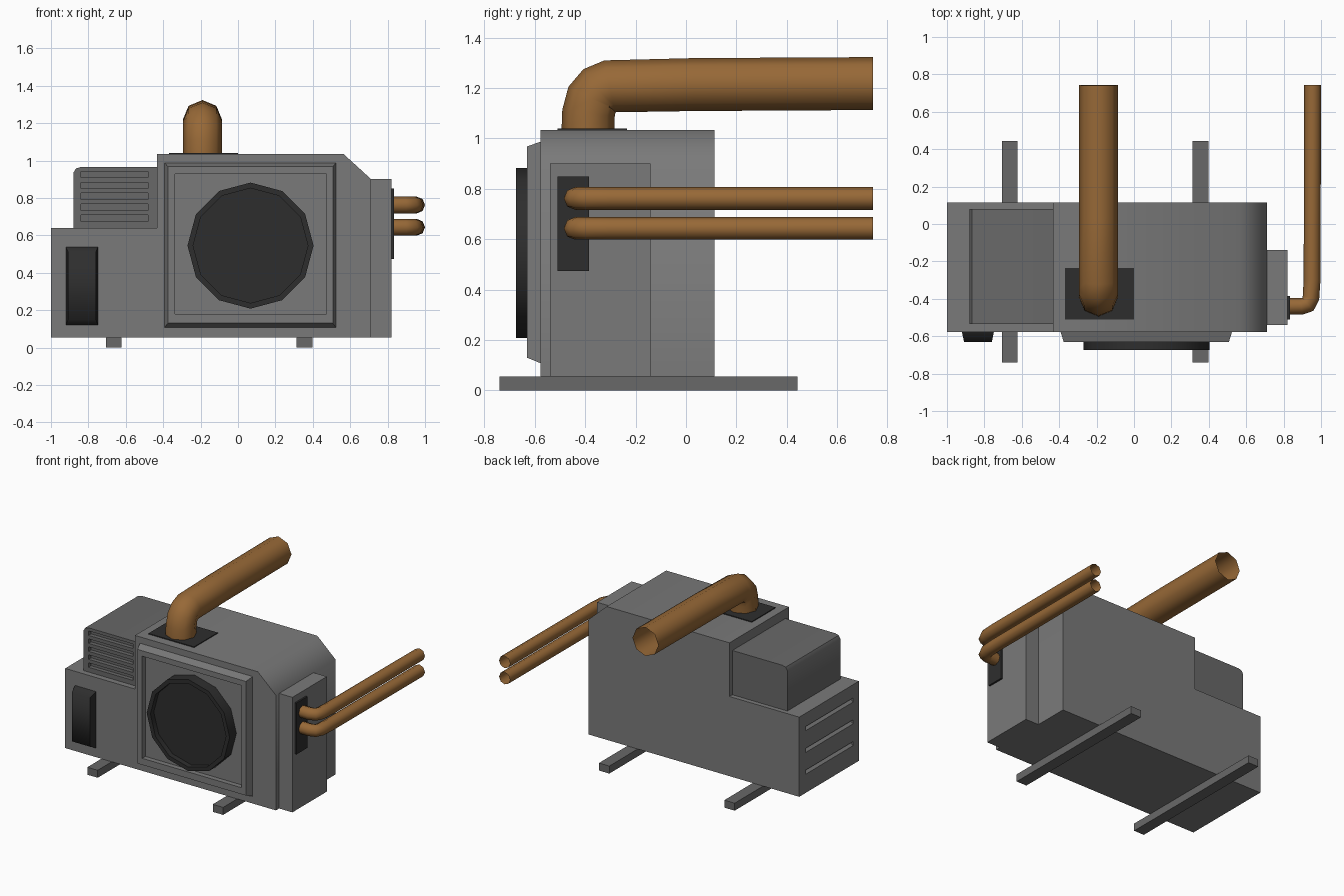
import bpy, bmesh, math
from mathutils import Vector

if "Cube" in bpy.data.objects:
    bpy.data.objects.remove(bpy.data.objects["Cube"])


def material(name, rgb):
    m = bpy.data.materials.new(name)
    m.diffuse_color = (*rgb, 1)
    m.use_nodes = True
    m.node_tree.nodes["Principled BSDF"].inputs["Base Color"].default_value = m.diffuse_color
    return m


COPPER = material("copper", (0.31, 0.14, 0.038))
DARK = material("dark_plastic", (0.027, 0.027, 0.027))
GREY = material("grey_metal", (0.195, 0.195, 0.195))
MID = material("mid_grey_metal", (0.14, 0.14, 0.14))


def loft(name, rings, mat=GREY, caps=(True, True), smooth=None):
    """Skin a list of equal-length point rings."""
    bm = bmesh.new()
    vs = [[bm.verts.new(p) for p in r] for r in rings]
    n = len(rings[0])
    for a, b in zip(vs, vs[1:]):
        for i in range(n):
            j = (i + 1) % n
            bm.faces.new((a[i], a[j], b[j], b[i]))
    if caps[0]:
        bm.faces.new(vs[0][::-1])
    if caps[1]:
        bm.faces.new(vs[-1])
    bmesh.ops.recalc_face_normals(bm, faces=bm.faces)
    me = bpy.data.meshes.new(name)
    bm.to_mesh(me)
    bm.free()
    ob = bpy.data.objects.new(name, me)
    bpy.context.collection.objects.link(ob)
    me.materials.append(mat)
    if smooth:
        soften(ob, smooth)
    return ob


def activate(ob):
    bpy.ops.object.select_all(action='DESELECT')
    ob.select_set(True)
    bpy.context.view_layer.objects.active = ob


def soften(ob, deg):
    activate(ob)
    bpy.ops.object.shade_smooth_by_angle(angle=math.radians(deg))


def rect(x0, x1, z0, z1, y):
    return [(x0, y, z0), (x1, y, z0), (x1, y, z1), (x0, y, z1)]


def box(name, x, y, z, mat=GREY):
    return loft(name, [rect(*x, *z, y[0]), rect(*x, *z, y[1])], mat)


def extrude_y(name, profile, y0, y1, mat=GREY):
    return loft(name, [[(x, y, z) for x, z in profile] for y in (y0, y1)], mat)


def cut(ob, cutters):
    for c in cutters:
        c.hide_render = True
        m = ob.modifiers.new("slot", 'BOOLEAN')
        m.operation, m.solver, m.object = 'DIFFERENCE', 'EXACT', c
        activate(ob)
        bpy.ops.object.modifier_apply(modifier=m.name)
        bpy.data.objects.remove(c, do_unlink=True)


def tube(name, path, side, radius, sides=8):
    """Open pipe along a planar path; side is the normal of that plane."""
    pts, u = [Vector(p) for p in path], Vector(side)
    rings = []
    for i, p in enumerate(pts):
        a = (p - pts[i - 1]).normalized() if i else None
        b = (pts[i + 1] - p).normalized() if i < len(pts) - 1 else None
        t = ((a or b) + (b or a)).normalized()
        v = t.cross(u)
        angs = [2 * math.pi * k / sides for k in range(sides)]
        rings.append([p + radius * (u * math.cos(q) + v * math.sin(q)) for q in angs])
    return loft(name, rings, COPPER, (False, False), 50)


# Main housing with louvres on its left end
body = extrude_y("housing", [(-1, .055), (.712, .055), (.712, .90), (.565, 1.034),
                             (-.433, 1.034), (-.433, .64), (-1, .64)], -.577, .114)
cutters = []
for z in (.53, .37, .21):
    prof = [(-1.02, z - .018), (-1, z - .018), (-.964, z + .012), (-1.02, z + .012)]
    cutters.append(extrude_y("side_slot_cutter", prof, -.51, .04))
cut(body, cutters)
soften(body, 49)

# Upper left box with five front louvres
vent = extrude_y("vent_box", [(-.88, .63), (-.43, .63), (-.43, .965), (-.84, .965),
                              (-.866, .958), (-.88, .935)], -.535, .08, MID)
cut(vent, [box("front_slot_cutter", (-.84, -.48), (-.56, -.505),
               (.675 + .0585 * i, .708 + .0585 * i), MID) for i in range(5)])
soften(vent, 40)

# Side connection box and feet
box("side_box", (.70, .82), (-.54, -.14), (.055, .90))
for side, x in (("left", -.664), ("right", .355)):
    box(side + "_foot", (x - .042, x + .042), (-.74, .443), (0, .055), MID)

# Raised front frame with a recessed panel
loft("fan_frame", [rect(-.395, .526, .105, .99, -.57), rect(-.375, .507, .13, .968, -.632),
                   rect(-.336, .472, .178, .928, -.632), rect(-.336, .472, .178, .928, -.595)])


# Twelve-sided fan cover with a sunken face
def ring(r, y):
    return [(.067 + r * math.cos(math.pi * k / 6), y, .545 + r * math.sin(math.pi * k / 6))
            for k in range(12)]


loft("fan_cover", [ring(.337, -.59), ring(.337, -.674), ring(.307, -.674),
                   ring(.307, -.635)], DARK, smooth=40)

# Dark front hatch and pipe mounting plates
loft("front_hatch", [rect(-.922, -.748, .118, .54, -.57),
                     rect(-.908, -.76, .15, .51, -.632)], DARK, smooth=75)
box("top_plate", (-.37, 0), (-.51, -.235), (1.03, 1.04), DARK)
box("side_plate", (.815, .833), (-.51, -.385), (.473, .85), DARK)

# Large exhaust pipe and two small side pipes
tube("exhaust_pipe", [(-.19, y, z) for y, z in
                      [(-.389, 1.035), (-.387, 1.10), (-.373, 1.158), (-.346, 1.19),
                       (-.303, 1.207), (.03, 1.214), (.742, 1.218)]], (1, 0, 0), .105)
for side, z in (("upper", .762), ("lower", .643)):
    tube(side + "_pipe", [(x, y, z) for x, y in
                          [(.82, -.44), (.895, -.44), (.93, -.43), (.946, -.395),
                           (.952, -.30), (.955, .742)]], (0, 0, 1), .045)
